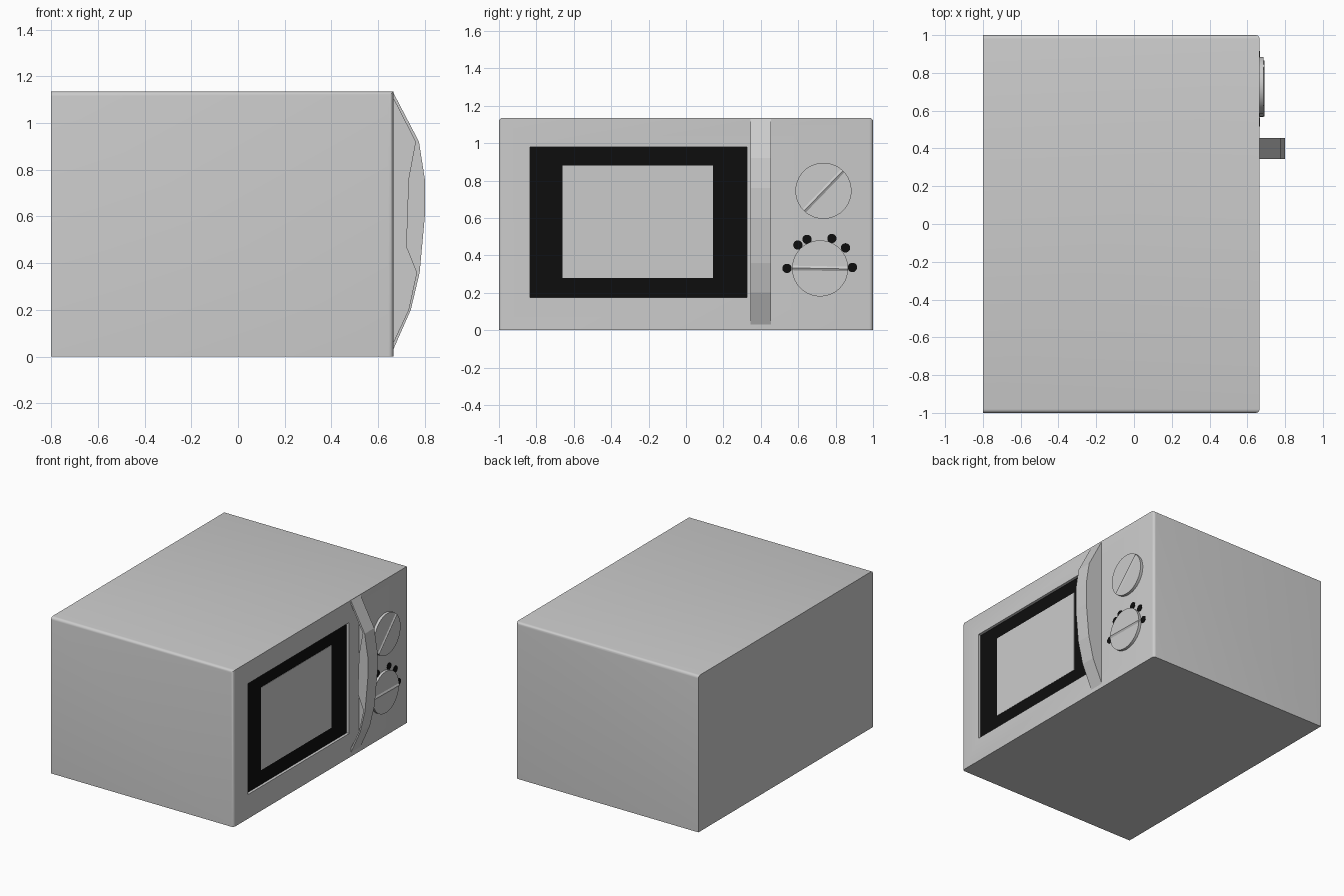
import bpy, bmesh, math
from mathutils import Matrix, Vector

if "Cube" in bpy.data.objects:
    bpy.data.objects.remove(bpy.data.objects["Cube"])

black = bpy.data.materials.new("black")
black.diffuse_color = (0.004, 0.004, 0.004, 1)
black.use_nodes = True
black.node_tree.nodes["Principled BSDF"].inputs["Base Color"].default_value = black.diffuse_color
FACE = 0.665  # x of the door and control face


def finish(name, bm, mat=None, smooth=False):
    bmesh.ops.recalc_face_normals(bm, faces=bm.faces)
    me = bpy.data.meshes.new(name)
    bm.to_mesh(me)
    bm.free()
    ob = bpy.data.objects.new(name, me)
    bpy.context.collection.objects.link(ob)
    if mat:
        me.materials.append(mat)
    if smooth:
        bpy.ops.object.select_all(action='DESELECT')
        ob.select_set(True)
        bpy.context.view_layer.objects.active = ob
        bpy.ops.object.shade_smooth_by_angle(angle=math.radians(40))
    return ob


def box_bm(lo, hi):
    bm = bmesh.new()
    bmesh.ops.create_cube(bm, size=1)
    for v in bm.verts:
        v.co = Vector([lo[i] + (v.co[i] + 0.5) * (hi[i] - lo[i]) for i in range(3)])
    return bm


def disc(name, y, z, r, x0, x1, seg, mat=None):
    bm = bmesh.new()
    m = Matrix.Translation(((x0 + x1) / 2, y, z)) @ Matrix.Rotation(math.pi / 2, 4, 'Y')
    bmesh.ops.create_cone(bm, cap_ends=True, segments=seg, radius1=r, radius2=r,
                          depth=x1 - x0, matrix=m)
    return finish(name, bm, mat, True)


def prism(name, profile, y0, y1):
    # extrude an x-z profile along y
    bm = bmesh.new()
    face = bm.faces.new([bm.verts.new((x, y0, z)) for x, z in profile])
    out = bmesh.ops.extrude_face_region(bm, geom=[face])
    moved = [g for g in out["geom"] if isinstance(g, bmesh.types.BMVert)]
    bmesh.ops.translate(bm, verts=moved, vec=(0, y1 - y0, 0))
    return finish(name, bm)


# housing with softened front corners and top side edges
bm = box_bm((-0.8, -1, 0), (FACE, 1, 1.135))
soft = []
for e in bm.edges:
    a, b = e.verts[0].co, e.verts[1].co
    upright = abs(a.z - b.z) > 0.5 and a.x > 0
    top_side = abs(a.x - b.x) > 0.5 and a.z > 0.5
    if upright or top_side:
        soft.append(e)
bmesh.ops.bevel(bm, geom=soft, offset=0.02, segments=4, profile=0.5, affect='EDGES')
body = finish("housing", bm, smooth=True)

# window recess
cutter = finish("window_cutter", box_bm((0.63, -0.835, 0.175), (0.75, 0.325, 0.98)))
cutter.hide_render = True
cutter.hide_viewport = True
cut = body.modifiers.new("window_recess", 'BOOLEAN')
cut.operation = 'DIFFERENCE'
cut.solver = 'EXACT'
cut.object = cutter

# dark window surround and pane
finish("window_frame", box_bm((0.63, -0.835, 0.175), (0.645, 0.325, 0.98)), black)
finish("window_pane", box_bm((0.64, -0.66, 0.28), (0.647, 0.145, 0.88)))

# door handle: bowed rim, hollow towards the window, closed on the other side
outer = [(FACE, 0.03), (0.74, 0.20), (0.778, 0.36), (0.80, 0.60),
         (0.80, 0.76), (0.775, 0.92), (FACE, 1.13)]
inner = [(FACE, 1.105), (0.76, 0.92), (0.73, 0.76), (0.72, 0.47),
         (0.765, 0.36), (0.73, 0.20), (FACE, 0.06)]
prism("handle_rim", outer + inner, 0.345, 0.435)
prism("handle_side", outer, 0.435, 0.455)


def knob(name, y, z, angle):
    disc(name, y, z, 0.15, 0.655, 0.685, 40)
    # raised wedge-shaped pointer across the dial
    bm = bmesh.new()
    ends = []
    for s in (-0.148, 0.148):
        ends.append([bm.verts.new(p) for p in
                     ((0.684, s, -0.014), (0.692, s, 0), (0.684, s, 0.014))])
    a, b = ends
    bm.faces.new(a)
    bm.faces.new(b)
    for i in range(3):
        j = (i + 1) % 3
        bm.faces.new((a[i], a[j], b[j], b[i]))
    m = Matrix.Translation((0, y, z)) @ Matrix.Rotation(math.radians(angle), 4, 'X')
    bmesh.ops.transform(bm, matrix=m, verts=bm.verts)
    finish(name + "_pointer", bm)


knob("timer_knob", 0.735, 0.745, 46)
knob("power_knob", 0.717, 0.33, -1)

# power level dots
dots = [(0.54, 0.33), (0.598, 0.455), (0.647, 0.485),
        (0.78, 0.49), (0.853, 0.44), (0.89, 0.335)]
for i, (y, z) in enumerate(dots):
    disc(f"power_dot_{i + 1}", y, z, 0.025, 0.66, 0.668, 20, black)
